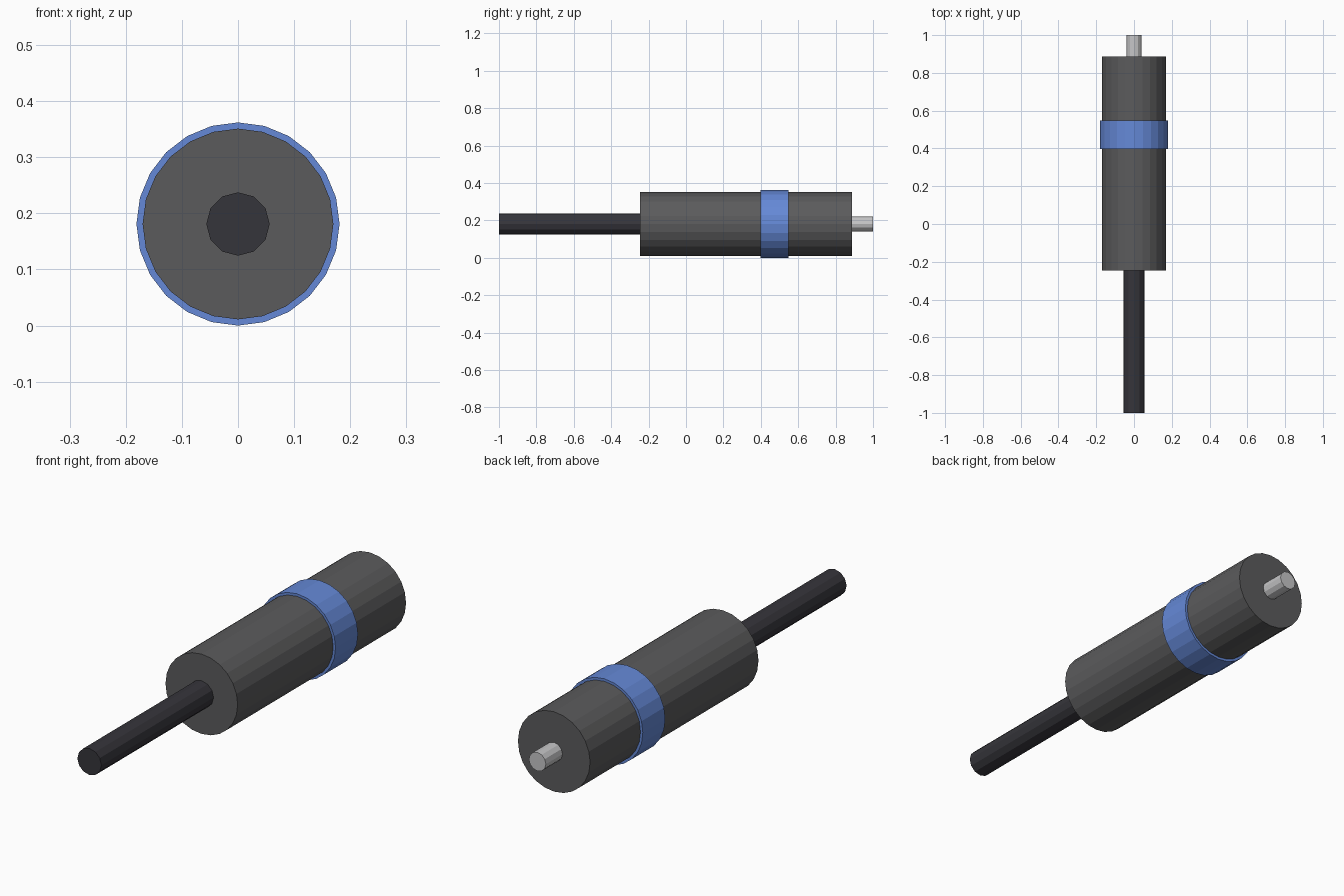
import bpy
import math

cube = bpy.data.objects.get("Cube")
if cube:
    bpy.data.objects.remove(cube, do_unlink=True)

AXIS_Z = 0.181  # height of the shared centre line


def material(name, rgb):
    mat = bpy.data.materials.new(name)
    mat.use_nodes = True
    mat.diffuse_color = (*rgb, 1)
    mat.node_tree.nodes["Principled BSDF"].inputs["Base Color"].default_value = (*rgb, 1)
    return mat


def cylinder(name, radius, y0, y1, sides, mat):
    """Flat-sided cylinder along y, with a corner at the top."""
    bpy.ops.mesh.primitive_cylinder_add(
        vertices=sides, radius=radius, depth=y1 - y0,
        location=(0, (y0 + y1) / 2, AXIS_Z), rotation=(math.pi / 2, 0, 0))
    obj = bpy.context.object
    obj.name = name
    obj.data.materials.append(mat)
    return obj


charcoal = material("charcoal grey", (0.105, 0.105, 0.108))
blue = material("band blue", (0.13, 0.25, 0.68))
black = material("cable black", (0.036, 0.035, 0.043))
silver = material("pin silver", (0.56, 0.56, 0.57))

# Main barrel and the raised band around it
cylinder("barrel", 0.17, -0.245, 0.888, 24, charcoal)
cylinder("band", 0.181, 0.398, 0.549, 24, blue)

# Cable out of the front, contact pin out of the back
cylinder("cable", 0.0565, -1.0, -0.245, 12, black)
cylinder("contact_pin", 0.04, 0.888, 1.0, 12, silver)
